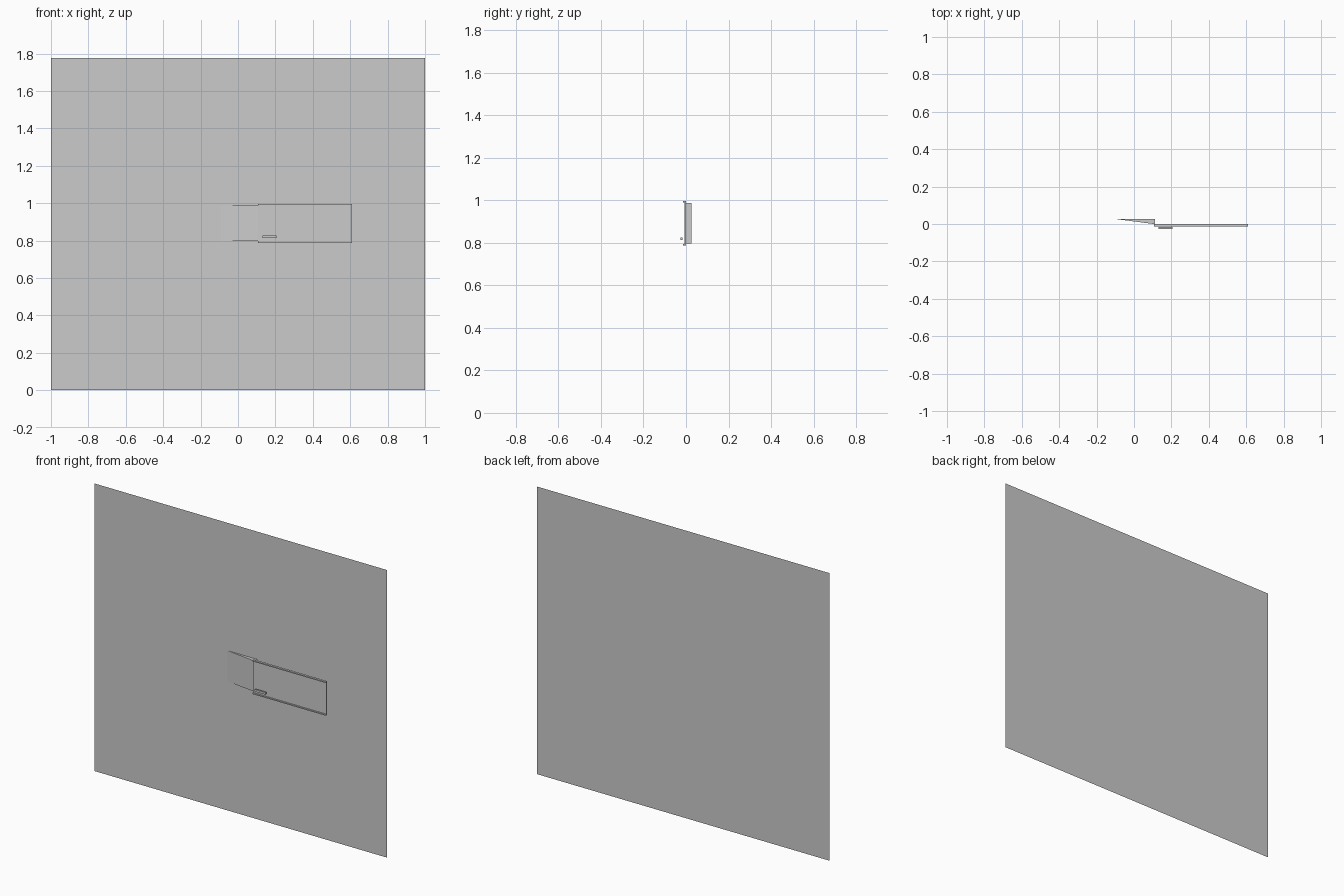
import bpy

if "Cube" in bpy.data.objects:
    bpy.data.objects.remove(bpy.data.objects["Cube"])

def mesh(name, verts, faces):
    me = bpy.data.meshes.new(name)
    me.from_pydata(verts, [], faces)
    ob = bpy.data.objects.new(name, me)
    bpy.context.collection.objects.link(ob)
    return ob

def box(name, x0, x1, y0, y1, z0, z1):
    v = [(x, y, z) for x in (x0, x1) for y in (y0, y1) for z in (z0, z1)]
    return mesh(name, v, [(0, 1, 3, 2), (4, 6, 7, 5), (0, 4, 5, 1),
                          (2, 3, 7, 6), (0, 2, 6, 4), (1, 5, 7, 3)])

BACK = 0.0255

# large flat wall sheet
mesh("wall", [(-1, BACK, 0), (1, BACK, 0), (1, BACK, 1.776), (-1, BACK, 1.776)],
     [(0, 1, 2, 3)])

# wedge that ramps from the wall out to the panel
outline = [(-0.09, BACK), (0.113, -0.001), (0.113, BACK)]
mesh("wedge", [(x, y, z) for z in (0.797, 0.987) for x, y in outline],
     [(2, 1, 0), (3, 4, 5), (0, 1, 4, 3), (1, 2, 5, 4)])

# thin panel with lips along top and bottom
box("panel", 0.108, 0.61, -0.007, -0.001, 0.79, 0.994)
for name, z in (("lower_lip", 0.787), ("upper_lip", 0.989)):
    box(name, 0.108, 0.61, -0.0145, -0.001, z, z + 0.007)

# small handle bar in front of the panel
box("handle", 0.132, 0.205, -0.0255, -0.016, 0.813, 0.826)
